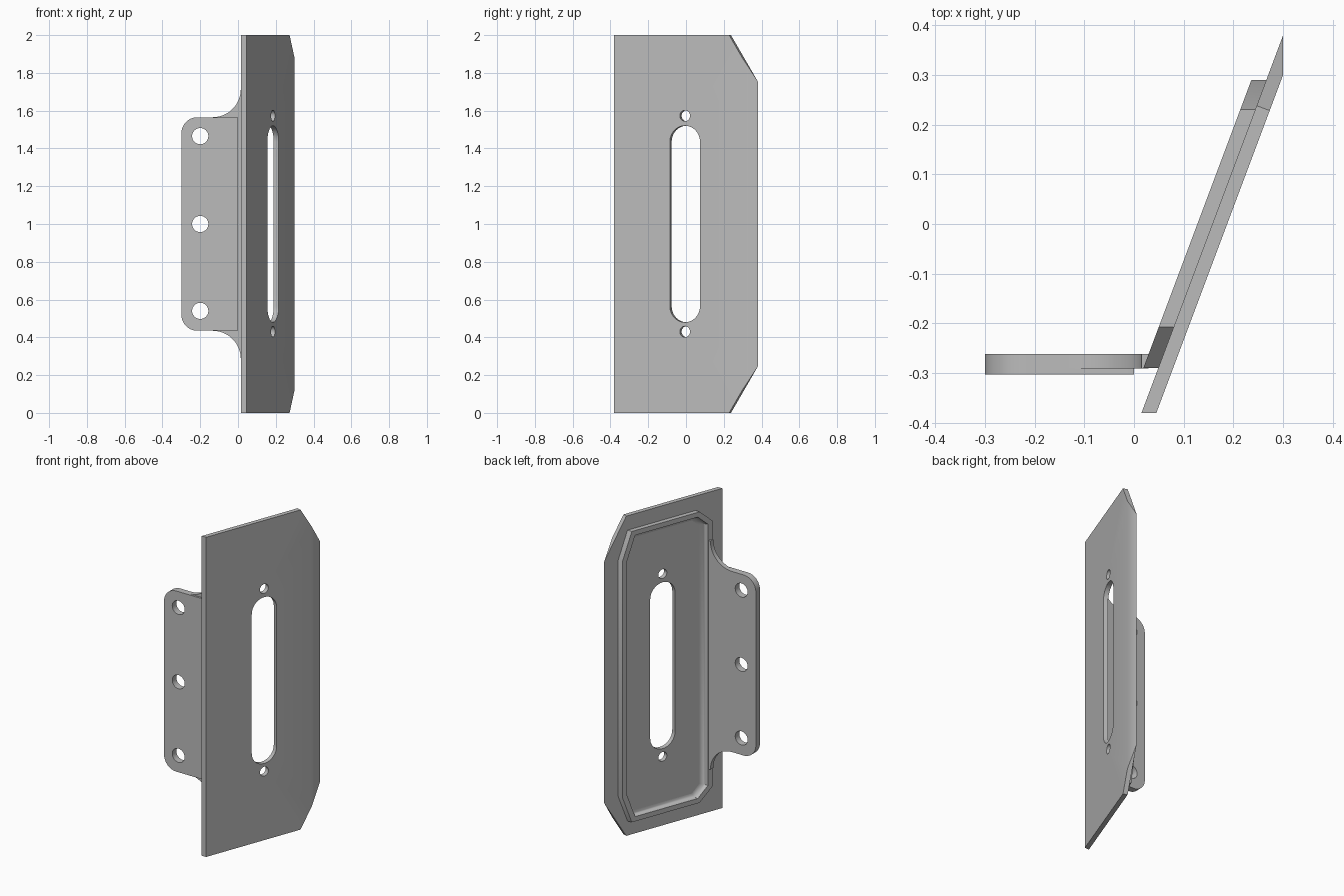
import bpy, bmesh
from math import sin, cos, pi, atan, radians
from mathutils import Vector

cube = bpy.data.objects.get("Cube")
if cube:
    bpy.data.objects.remove(cube)

grey = bpy.data.materials.new("plain grey")
grey.use_nodes = True
COLOR = (0.5, 0.5, 0.5, 1)
grey.diffuse_color = COLOR
grey.node_tree.nodes["Principled BSDF"].inputs["Base Color"].default_value = COLOR

SLOPE = 0.375              # x gained per unit y along the leaning plate
LEAN = atan(SLOPE)
THICK = 0.03 * cos(LEAN)
RIM = 0.03                 # rim width and height


def back_x(y):
    return 0.015 + SLOPE * (y + 0.38)


def finish(bm, name):
    bmesh.ops.recalc_face_normals(bm, faces=bm.faces)
    mesh = bpy.data.meshes.new(name)
    bm.to_mesh(mesh)
    bm.free()
    mesh.materials.append(grey)
    ob = bpy.data.objects.new(name, mesh)
    bpy.context.collection.objects.link(ob)
    bpy.ops.object.select_all(action='DESELECT')
    ob.select_set(True)
    bpy.context.view_layer.objects.active = ob
    bpy.ops.object.shade_smooth_by_angle(angle=radians(25))
    return ob


def arc(cx, cz, r, start, end, n=12, squash=1.0):
    angles = [radians(start + (end - start) * i / n) for i in range(n + 1)]
    return [(cx + r * squash * cos(a), cz + r * sin(a)) for a in angles]


def circle(cx, cz, r, squash=1.0):
    return arc(cx, cz, r, 0, 360, 32, squash)[:-1]


def sheet(name, loops, front, back):
    """Solid between two mapped copies of an outline with holes."""
    bm = bmesh.new()
    rings = []
    for place in (front, back):
        edges, side = [], []
        for loop in loops:
            vs = [bm.verts.new(place(*p)) for p in loop]
            edges += [bm.edges.new((vs[i - 1], vs[i])) for i in range(len(vs))]
            side.append(vs)
        bmesh.ops.triangle_fill(bm, edges=edges, use_beauty=True)
        rings.append(side)
    for a, b in zip(*rings):
        for i in range(len(a)):
            bm.faces.new((a[i - 1], a[i], b[i], b[i - 1]))
    return finish(bm, name)


def mirrored(points):
    """Upper half of an outline plus its copy below z = 1."""
    return points + [(h, 2 - z) for h, z in reversed(points)]


# Leaning plate with a long slot and two small holes
def plate_back(y, z):
    return (back_x(y), y, z)


def plate_front(y, z):
    if y == -0.38:
        return (back_x(y) + 0.03, y, z)
    if y == 0.38:
        return (0.30, 0.30, z + 0.121 if z > 1 else z - 0.121)
    return (back_x(y) + THICK * cos(LEAN), y - THICK * sin(LEAN), z)


MID = 0.004
squash = cos(LEAN)
outline = mirrored([(-0.38, 2), (0.238, 2), (0.38, 1.755)])
slot = mirrored(arc(MID, 1.435, 0.0855, 180, 0, 16, squash))
pins = [circle(MID, z, 0.029, squash) for z in (0.43, 1.573)]
sheet("leaning_plate", [outline, slot] + pins, plate_front, plate_back)


# Raised rim on the back of the plate, filleted on its inside
def inset(points, d):
    out = []
    n = len(points)
    for i in range(n):
        p, a, b = (Vector(points[k % n]) for k in (i, i - 1, i + 1))
        n1, n2 = ((v.normalized().yx * Vector((1, -1))) for v in (p - a, b - p))
        out.append(p + (n1 + n2) * d / (1 + n1.dot(n2)))
    return out


rim_outline = mirrored([(-0.29, 1.83), (-0.207, 1.91), (0.23, 1.91), (0.29, 1.74)])
FILLET = 0.026
section = [(0, -0.002), (0, RIM), (RIM, RIM)]
for i in range(7):
    a = i * pi / 12
    section.append((RIM + FILLET * (1 - cos(a)), FILLET * (1 - sin(a))))
section.append((RIM + FILLET, -0.002))
bm = bmesh.new()
rings = [[bm.verts.new((back_x(y) - h, y, z)) for y, z in inset(rim_outline, d)]
         for d, h in section]
for k in range(len(rings)):
    a, b = rings[k - 1], rings[k]
    for i in range(len(a)):
        bm.faces.new((a[i - 1], a[i], b[i], b[i - 1]))
finish(bm, "back_rim")


# Mounting flange with three holes and flared ends, and the pad on its front
def at_depth(y):
    return lambda x, z: (x, y, z)


TOP = 1.565
bolt_holes = [circle(-0.2, z, 0.043) for z in (0.54, 1.0, 1.465)]
corner = arc(-0.215, TOP - 0.085, 0.085, 180, 90)
flare = arc(-0.135, TOP + 0.15, 0.15, 270, 360)
sheet("mounting_flange", [mirrored(corner + flare + [(0.029, TOP + 0.15)])] + bolt_holes,
      at_depth(-0.291), at_depth(-0.262))
sheet("flange_pad", [mirrored(corner + [(0.0, TOP)])] + bolt_holes,
      at_depth(-0.303), at_depth(-0.291))
